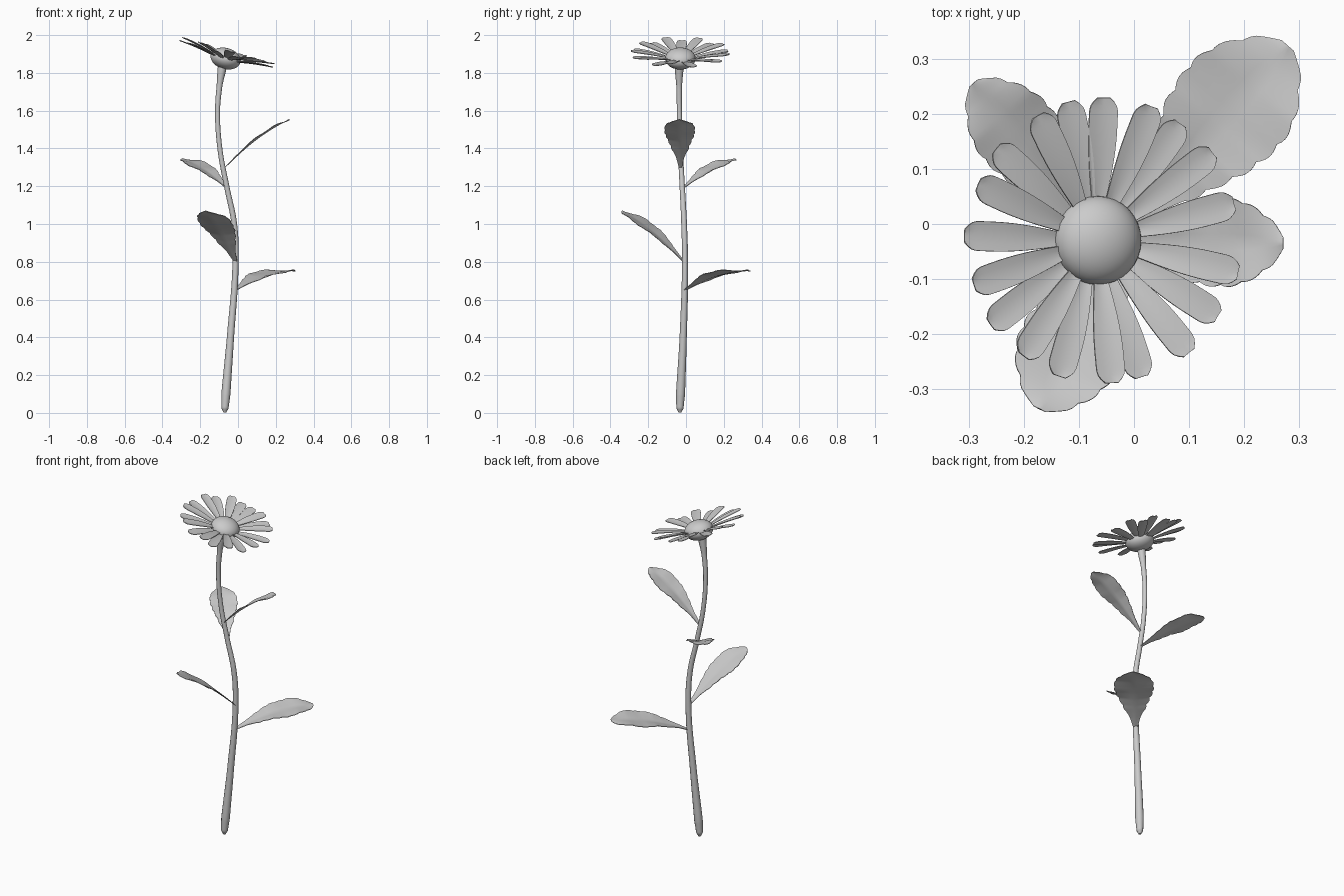
import bpy
import bmesh
from math import radians, sin, tan, pi, atan2, hypot
from mathutils import Matrix, Vector

if "Cube" in bpy.data.objects:
    bpy.data.objects.remove(bpy.data.objects["Cube"])

# One plain grey for the whole plant
grey = bpy.data.materials.new("plain_grey")
grey.use_nodes = True
colour = (0.6, 0.6, 0.6, 1)
grey.diffuse_color = colour
grey.node_tree.nodes["Principled BSDF"].inputs["Base Color"].default_value = colour


def add_object(name, data):
    ob = bpy.data.objects.new(name, data)
    bpy.context.collection.objects.link(ob)
    data.materials.append(grey)
    return ob


def finish(ob):
    """Turn curves and modifiers into a mesh and shade it smooth."""
    bpy.ops.object.select_all(action='DESELECT')
    ob.select_set(True)
    bpy.context.view_layer.objects.active = ob
    bpy.ops.object.convert(target='MESH')
    bpy.ops.object.shade_smooth_by_angle(angle=radians(50))


def lerp_profile(profile, t):
    for (a, va), (b, vb) in zip(profile, profile[1:]):
        if t <= b:
            return va + (vb - va) * (t - a) / (b - a)
    return profile[-1][1]


def blade(name, spine, half_width, matrix, rows, cols, lift):
    """Thin blade: spine(t) gives reach and height, half_width(t) the outline."""
    bm = bmesh.new()
    grid = []
    for i in range(rows + 1):
        t = i / rows
        reach, height = spine(t)
        row = []
        for j in range(cols + 1):
            u = 2 * j / cols - 1
            row.append(bm.verts.new(matrix @ Vector((reach, u * half_width(t), height + lift(t, u)))))
        grid.append(row)
    for i in range(rows):
        for j in range(cols):
            bm.faces.new((grid[i][j], grid[i + 1][j], grid[i + 1][j + 1], grid[i][j + 1]))
    me = bpy.data.meshes.new(name)
    bm.to_mesh(me)
    bm.free()
    ob = add_object(name, me)
    shell = ob.modifiers.new("thickness", 'SOLIDIFY')
    shell.thickness = 0.003
    shell.offset = 0
    finish(ob)


# Stem: tapering swept curve (x, y, z, radius)
stem_points = [
    (-.07, -.032, .003, .008), (-.069, -.032, .025, .019), (-.064, -.029, .1, .024),
    (-.04, -.015, .4, .019), (-.013, -.005, .8, .016), (-.02, -.01, 1.0, .015),
    (-.06, -.02, 1.2, .014), (-.096, -.03, 1.4, .013), (-.108, -.035, 1.6, .013),
    (-.098, -.036, 1.73, .015), (-.085, -.036, 1.82, .023), (-.078, -.034, 1.86, .026),
]
curve = bpy.data.curves.new("stem", 'CURVE')
curve.dimensions = '3D'
curve.bevel_depth = 1
curve.bevel_resolution = 4
curve.use_fill_caps = True
curve.resolution_u = 8
spline = curve.splines.new('BEZIER')
spline.bezier_points.add(len(stem_points) - 1)
for point, (x, y, z, r) in zip(spline.bezier_points, stem_points):
    point.co = (x, y, z)
    point.radius = r
    point.handle_left_type = point.handle_right_type = 'AUTO'
finish(add_object("stem", curve))

# Flower centre: flattened dome tilted towards +x
head = Matrix.Translation((-.066, -.03, 1.876)) @ Matrix.Rotation(radians(16), 4, 'Y')
bm = bmesh.new()
bmesh.ops.create_uvsphere(bm, u_segments=32, v_segments=20, radius=1,
                          matrix=head @ Matrix.Diagonal((.081, .081, .056, 1)))
me = bpy.data.meshes.new("flower_centre")
bm.to_mesh(me)
bm.free()
finish(add_object("flower_centre", me))

# Petals: blunt blades around the centre, in two alternating layers
petal_angles = [89, 70, 55, 38, 15, -13, -32, -52, -73, -87,
                -108, -126, -144, -162, 178, 157, 140, 119, 104]


def petal_width(t):
    w = .01 + .017 * sin(min(t / .75, 1) * pi / 2)
    end = min(1, max(0, (t - .84) / .16))
    return w * max(.45, (1 - end ** 3) ** .5)


for k, angle in enumerate(petal_angles):
    upper = k % 2
    slope = tan(radians(11.5 if upper else 8))

    def petal_spine(t):
        reach = .055 + .205 * t
        return reach, reach * slope - .013 + .003 * upper + .004 * sin(pi * t)

    blade(f"petal_{k + 1}", petal_spine, petal_width,
          head @ Matrix.Rotation(radians(angle), 4, 'Z'), 28, 4,
          lambda t, u: .003 * u * u)

# Leaves: base, tip, half width, bulge of the spine above the straight line
leaves = {
    "low_leaf": ((-.015, -.005, .65), (.28, .325, .755), .109, .033),
    "front_leaf": ((-.013, -.012, .80), (-.172, -.337, 1.07), .094, .032),
    "right_leaf": ((-.058, -.015, 1.19), (-.292, .257, 1.347), .076, .026),
    "high_leaf": ((-.068, -.03, 1.30), (.272, -.035, 1.555), .08, .034),
}
leaf_outline = [(0, .1), (.15, .27), (.3, .56), (.48, .86), (.58, .96),
                (.68, 1), (.78, .92), (.87, .72), (.94, .48), (1, .16)]

for name, (base, tip, width, bulge) in leaves.items():
    dx, dy, dz = (b - a for a, b in zip(base, tip))
    length = hypot(dx, dy)

    def leaf_spine(t):
        return length * t, dz * t + bulge * sin(pi * t)

    def leaf_width(t):
        notch = .07 * abs(sin(t * 9 * pi)) - .03
        return width * (lerp_profile(leaf_outline, t) + (notch if t > .25 else 0))

    def ripple(t, u):
        return .005 * abs(u) * sin(t * 18) * t - .011 * (1 - abs(u)) * sin(pi * t)

    place = Matrix.Translation(base) @ Matrix.Rotation(atan2(dy, dx), 4, 'Z')
    blade(name, leaf_spine, leaf_width, place, 54, 10, ripple)
